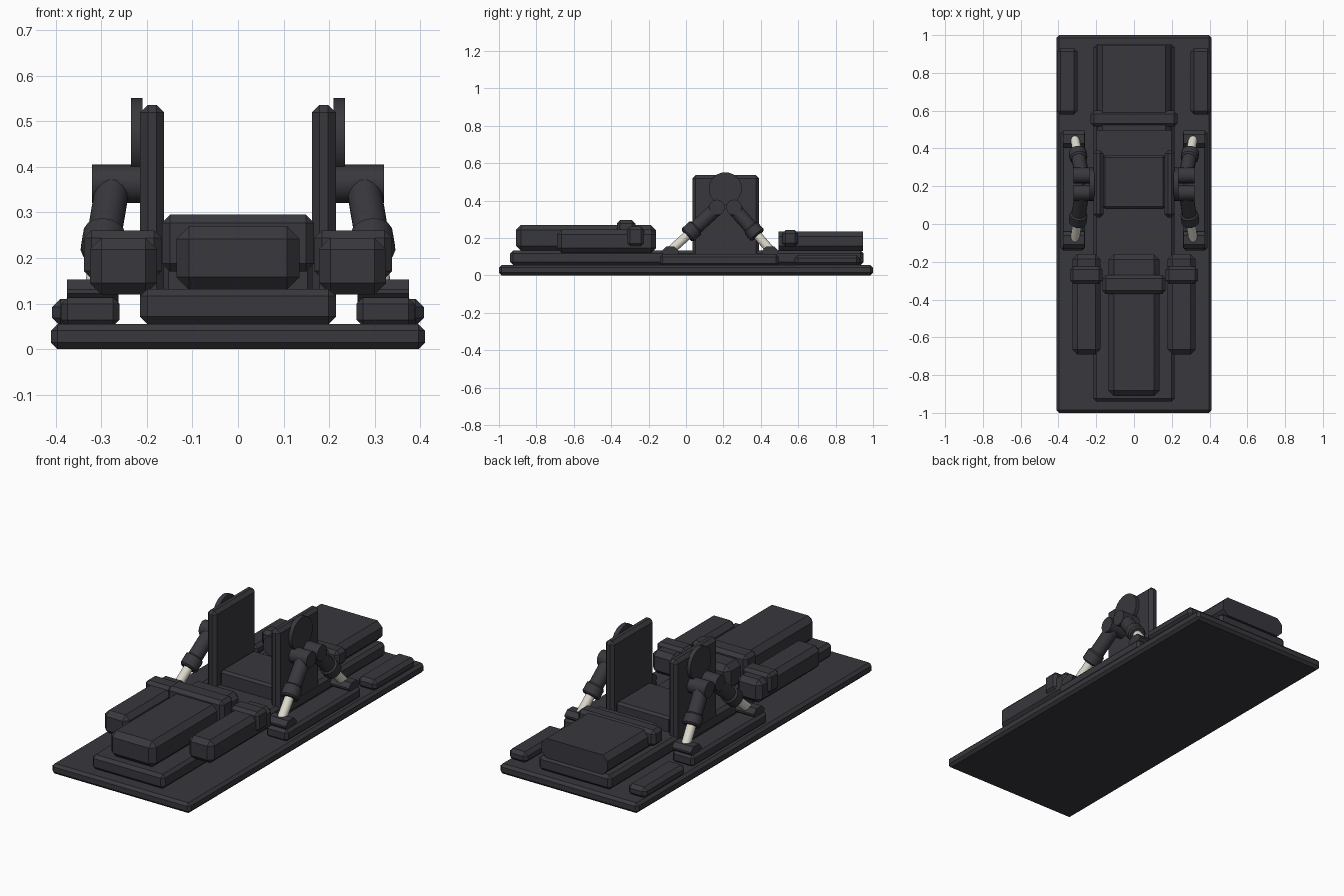
import bpy
import bmesh
from mathutils import Vector

cube = bpy.data.objects.get("Cube")
if cube:
    bpy.data.objects.remove(cube, do_unlink=True)


def material(name, colour):
    m = bpy.data.materials.new(name)
    m.use_nodes = True
    m.diffuse_color = (*colour, 1)
    m.node_tree.nodes["Principled BSDF"].inputs["Base Color"].default_value = (*colour, 1)
    return m


DARK = material("charcoal", (0.04, 0.039, 0.047))
PALE = material("pale metal", (0.72, 0.69, 0.6))


def finish(name, bm, mat):
    bmesh.ops.recalc_face_normals(bm, faces=bm.faces)
    mesh = bpy.data.meshes.new(name)
    bm.to_mesh(mesh)
    bm.free()
    mesh.materials.append(mat)
    ob = bpy.data.objects.new(name, mesh)
    bpy.context.collection.objects.link(ob)
    return ob


def box(name, xs, ys, zs, bevel=0.015, axis=None):
    """Chamfered box; axis limits the chamfer to edges along that axis."""
    bm = bmesh.new()
    bmesh.ops.create_cube(bm, size=1)
    for v in bm.verts:
        v.co = Vector([(r[0] + r[1]) / 2 + c * (r[1] - r[0])
                       for r, c in zip((xs, ys, zs), v.co)])
    edges = [e for e in bm.edges if axis is None
             or abs((e.verts[0].co - e.verts[1].co).normalized()[axis]) > 0.9]
    if bevel:
        bmesh.ops.bevel(bm, geom=edges, offset=bevel, segments=1, affect='EDGES')
    return finish(name, bm, DARK)


def rod(name, a, b, radius, mat=DARK, sides=16, bevel=0.0):
    """Cylinder running between two points."""
    a, b = Vector(a), Vector(b)
    bm = bmesh.new()
    bmesh.ops.create_cone(bm, cap_ends=True, segments=sides, radius1=radius,
                          radius2=radius, depth=(b - a).length)
    if bevel:
        rims = [e for e in bm.edges if abs(e.verts[0].co.z - e.verts[1].co.z) < 1e-5]
        bmesh.ops.bevel(bm, geom=rims, offset=bevel, segments=1, affect='EDGES')
    turn = (b - a).to_track_quat('Z', 'Y')
    for v in bm.verts:
        v.co = turn @ v.co + (a + b) / 2
    ob = finish(name, bm, mat)
    bpy.ops.object.select_all(action='DESELECT')
    ob.select_set(True)
    bpy.context.view_layer.objects.active = ob
    bpy.ops.object.shade_smooth_by_angle()
    return ob


# Base and the central deck
box("base_plate", (-.41, .41), (-1, 1), (0, .055), .014)
box("central_deck", (-.215, .215), (-.94, .95), (.055, .132), .016)

# Front body, seat and rear body
box("front_body", (-.135, .135), (-.91, -.16), (.13, .27), .028)
box("front_strap", (-.167, .167), (-.37, -.27), (.17, .295), .018)
box("seat_block", (-.165, .165), (.08, .365), (.12, .21), .012)
box("rear_body", (-.195, .195), (.495, .945), (.13, .235), .028, axis=1)
box("rear_strap", (-.23, .23), (.515, .6), (.155, .243), .018)

for side, s in (("left", 1), ("right", -1)):
    def span(a, b):
        return (min(s * a, s * b), max(s * a, s * b))

    # Side bodies, panels and rails
    box(side + "_side_body", span(.178, .325), (-.69, -.16), (.12, .244), .025)
    box(side + "_side_strap", span(.168, .338), (-.315, -.225), (.155, .26), .016)
    box(side + "_panel", span(.162, .215), (.035, .39), (.1, .536), .017)
    box(side + "_rear_rail", span(.3, .408), (.58, .93), (.05, .11), .018)
    box(side + "_arm_platform", span(.26, .388), (-.14, .495), (.05, .113), .014)

    # Round shoulder plate on the panel
    rod(side + "_shoulder_disc", (s * .21, .21, .463), (s * .235, .21, .463), .088, sides=24)

    # Two jointed legs with piston ends
    legs = (("front", .165, -.085, -.13, -.04), ("rear", .257, .455, .405, .495))
    for end, y_top, y_foot, y0, y1 in legs:
        name = side + "_" + end
        top = Vector((s * .275, y_top, .358))
        foot = Vector((s * .314, y_foot, .13))
        rod(name + "_joint", (s * .215, y_top, .363), (s * .32, y_top, .363), .042)
        rod(name + "_arm", top, top.lerp(foot, .6), .038, bevel=.008)
        rod(name + "_cuff", top.lerp(foot, .44), top.lerp(foot, .64), .047, bevel=.008)
        rod(name + "_piston", top.lerp(foot, .6), foot, .024, PALE)
        box(name + "_foot", span(.262, .375), (y0, y1), (.1, .153), .022, axis=0)
